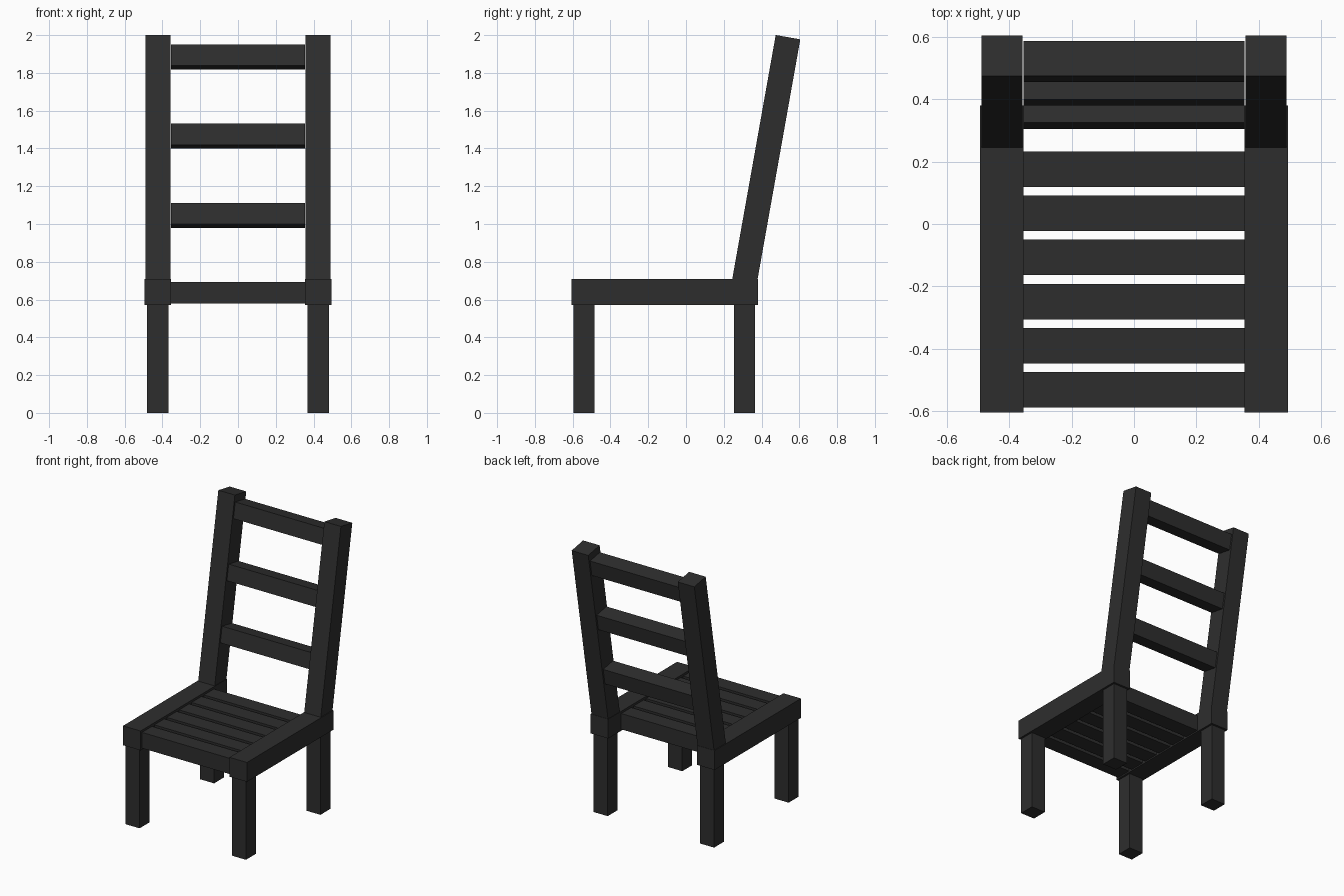
import bpy
import math
from mathutils import Matrix, Vector

default = bpy.data.objects.get("Cube")
if default:
    bpy.data.objects.remove(default, do_unlink=True)

# Single dark paint
paint = bpy.data.materials.new("charcoal_paint")
paint.use_nodes = True
paint.diffuse_color = (0.027, 0.027, 0.027, 1)
paint.node_tree.nodes["Principled BSDF"].inputs["Base Color"].default_value = paint.diffuse_color

TILT = math.radians(10.1)


def beam(name, center, size, tilt=0.0):
    """Box of the given size, leaning back by tilt."""
    bpy.ops.mesh.primitive_cube_add(size=1)
    ob = bpy.context.object
    ob.name = ob.data.name = name
    ob.data.transform(Matrix.Diagonal((*size, 1)))
    ob.location = center
    ob.rotation_euler.x = -tilt
    ob.data.materials.append(paint)
    return ob


# Top centre of the leaning posts and the direction of the lean
post_top = Vector((0, 0.54, 1.989))
lean = Vector((0, math.sin(TILT), math.cos(TILT)))
post_length = 1.37

for side, x in (("left", 0.425), ("right", -0.425)):
    # Seat side rail
    beam(f"{side}_seat_rail", (x, -0.112, 0.64), (0.14, 0.986, 0.14))
    # Legs
    for end, y in (("front", -0.54), ("back", 0.31)):
        beam(f"{end}_{side}_leg", (x, y, 0.285), (0.112, 0.112, 0.57))
    # Back post, sunk into the rail
    center = post_top - lean * post_length / 2
    center.x = x * 0.997
    beam(f"{side}_back_post", center, (0.132, 0.132, post_length), TILT)

# Seat slats
for i in range(6):
    beam(f"seat_slat_{i + 1}", (0, -0.532 + 0.1415 * i, 0.637), (0.71, 0.114, 0.114))

# Back slats, lying along the line of the posts
for i in range(3):
    z = 1.045 + 0.42 * i
    center = post_top + lean * ((z - post_top.z) / lean.z)
    beam(f"back_slat_{i + 1}", center, (0.71, 0.114, 0.114), TILT)
